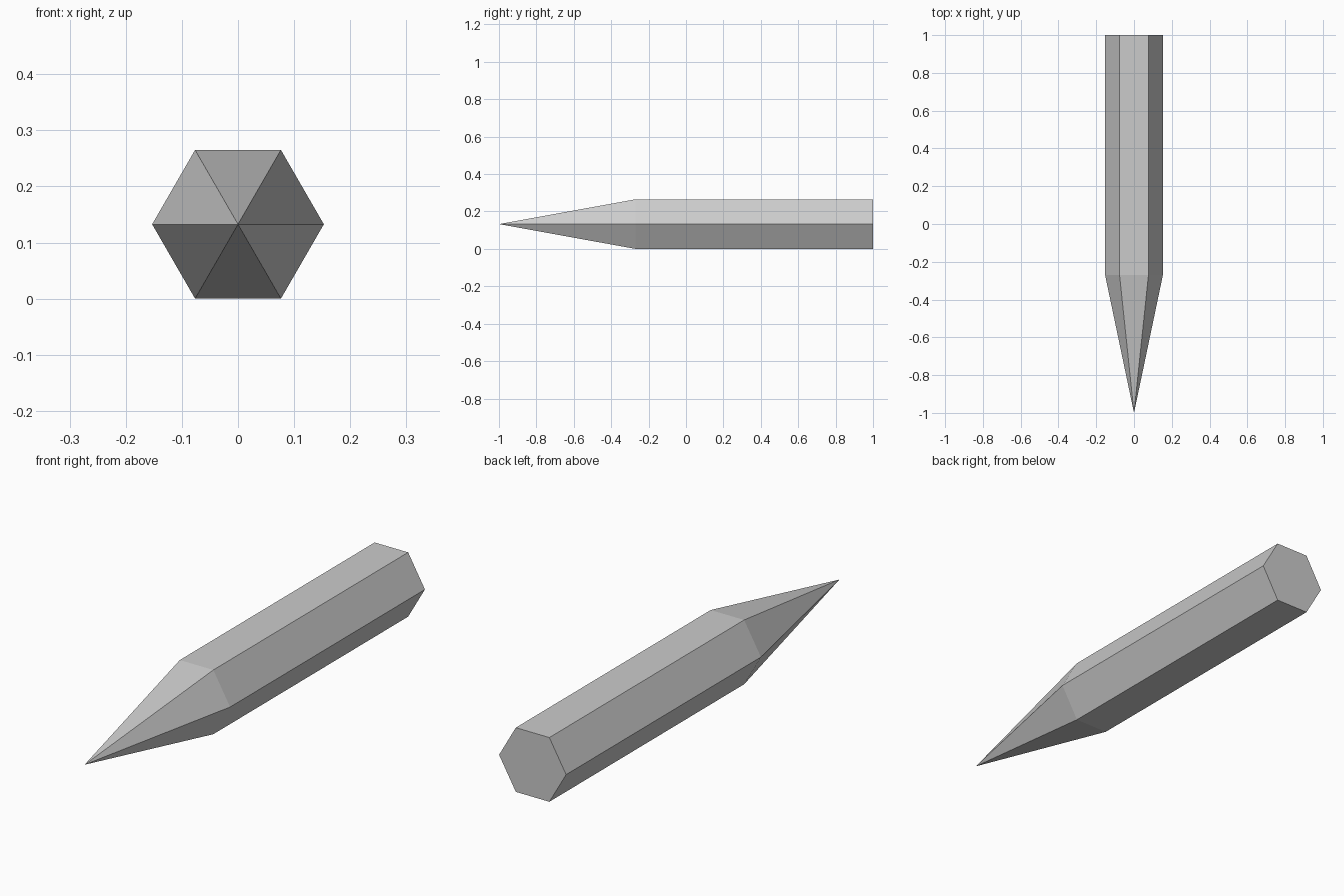
import bpy
import bmesh
from math import radians, sqrt
from mathutils import Matrix

cube = bpy.data.objects.get("Cube")
if cube:
    bpy.data.objects.remove(cube, do_unlink=True)

RADIUS = 0.153                     # centre to corner of the hexagon
HEIGHT = RADIUS * sqrt(3) / 2      # centre to flat side
SHOULDER, TIP, BACK = -0.27, -1.0, 1.0

grey = bpy.data.materials.new("plain grey")
grey.use_nodes = True
colour = (0.6, 0.6, 0.6, 1)
grey.diffuse_color = colour
grey.node_tree.nodes["Principled BSDF"].inputs["Base Color"].default_value = colour

bm = bmesh.new()

# Hexagonal back end, corners on the left and right
ring = bmesh.ops.create_circle(bm, cap_ends=True, segments=6, radius=RADIUS)["verts"]
turn = Matrix.Rotation(radians(90), 4, "X") @ Matrix.Rotation(radians(30), 4, "Z")
bmesh.ops.transform(bm, matrix=turn, verts=ring)
if min(abs(v.co.z) for v in ring) > 0.01:
    bmesh.ops.rotate(bm, verts=ring, matrix=Matrix.Rotation(radians(30), 3, "Y"))
bmesh.ops.translate(bm, verts=ring, vec=(0, BACK, HEIGHT))

# Straight shaft
rim = list(bm.edges)
shaft = bmesh.ops.extrude_edge_only(bm, edges=rim)["geom"]
front = [g for g in shaft if isinstance(g, bmesh.types.BMVert)]
bmesh.ops.translate(bm, verts=front, vec=(0, SHOULDER - BACK, 0))

# Sharpened point
point = bm.verts.new((0, TIP, HEIGHT))
for edge in [e for e in bm.edges if all(v in front for v in e.verts)]:
    bm.faces.new((*edge.verts, point))
bmesh.ops.recalc_face_normals(bm, faces=bm.faces)

mesh = bpy.data.meshes.new("pencil_body")
bm.to_mesh(mesh)
bm.free()
mesh.materials.append(grey)
body = bpy.data.objects.new("pencil_body", mesh)
bpy.context.collection.objects.link(body)
